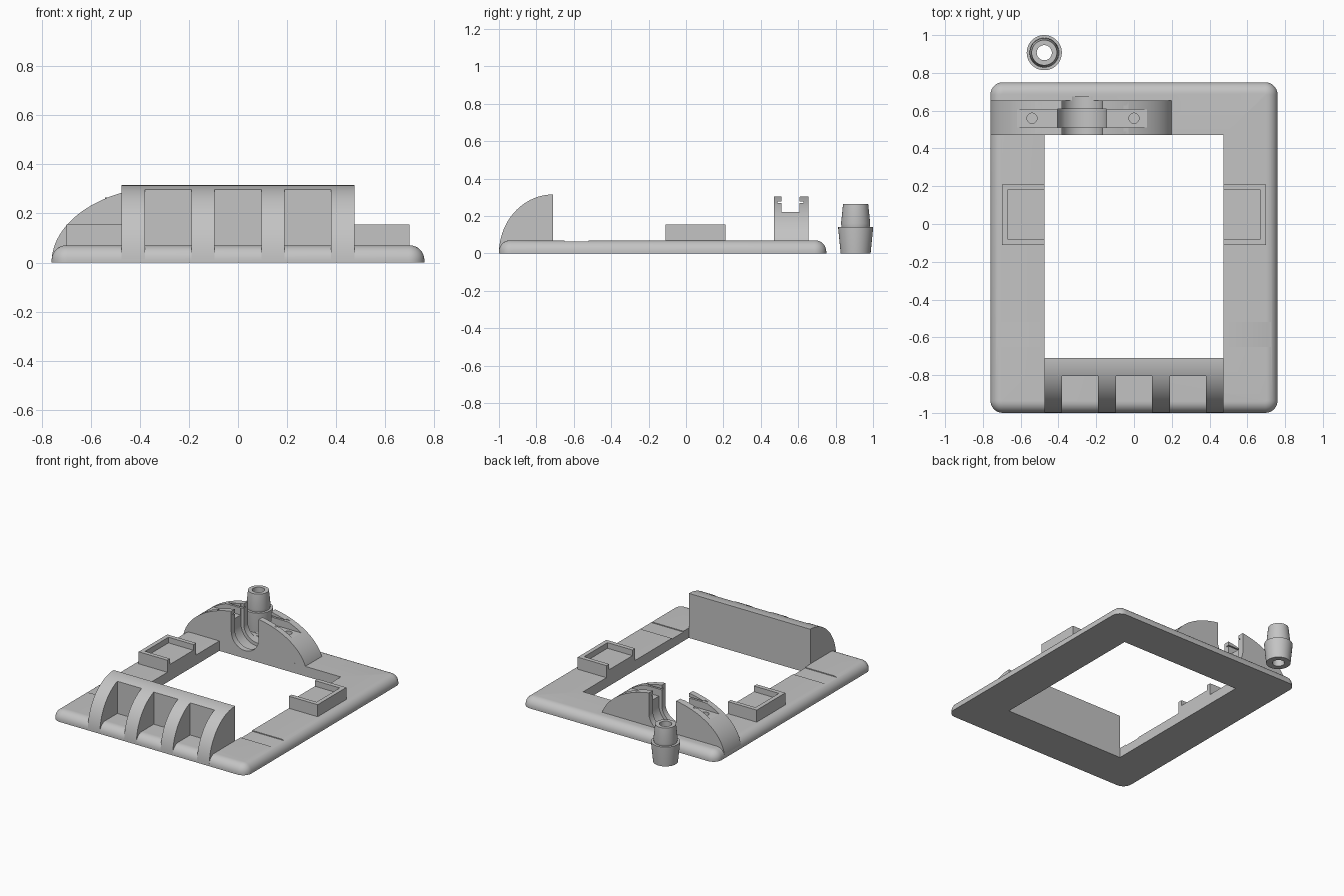
import bpy, bmesh, math

cube = bpy.data.objects.get("Cube")
if cube:
    bpy.data.objects.remove(cube, do_unlink=True)

GREY = (0.55, 0.55, 0.55, 1)
grey = bpy.data.materials.new("plain grey")
grey.use_nodes = True
grey.diffuse_color = GREY
grey.node_tree.nodes["Principled BSDF"].inputs["Base Color"].default_value = GREY


def add(name, bm):
    bmesh.ops.recalc_face_normals(bm, faces=bm.faces)
    mesh = bpy.data.meshes.new(name)
    bm.to_mesh(mesh)
    bm.free()
    mesh.materials.append(grey)
    obj = bpy.data.objects.new(name, mesh)
    bpy.context.collection.objects.link(obj)
    return obj


def box_mesh(x, y, z):
    bm = bmesh.new()
    bmesh.ops.create_cube(bm, size=1)
    for v in bm.verts:
        v.co = [(lo + hi) / 2 + c * (hi - lo) for c, (lo, hi) in zip(v.co, (x, y, z))]
    return bm


def box(name, x, y, z):
    return add(name, box_mesh(x, y, z))


def extrude(name, outline, axis, lo, hi):
    """Extrude a closed outline along x (outline is y, z) or y (outline is x, z)."""
    bm = bmesh.new()
    rings = [[bm.verts.new((t, a, b) if axis == "x" else (a, t, b)) for a, b in outline]
             for t in (lo, hi)]
    n = len(outline)
    for r in rings:
        bm.faces.new(r)
    for i in range(n):
        j = (i + 1) % n
        bm.faces.new((rings[0][i], rings[0][j], rings[1][j], rings[1][i]))
    return add(name, bm)


def lathe(name, profile, x, y, steps=48):
    """Revolve a closed (radius, height) loop about a vertical axis."""
    bm = bmesh.new()
    rings = []
    for s in range(steps):
        a = 2 * math.pi * s / steps
        rings.append([bm.verts.new((x + r * math.cos(a), y + r * math.sin(a), z))
                      for r, z in profile])
    n = len(profile)
    for s in range(steps):
        p, q = rings[s], rings[(s + 1) % steps]
        for i in range(n):
            j = (i + 1) % n
            bm.faces.new((p[i], q[i], q[j], p[j]))
    return add(name, bm)


def arc(cx, cz, rx, rz, start, end, steps=32):
    angles = [math.radians(start + (end - start) * i / steps) for i in range(steps + 1)]
    return [(cx + rx * math.cos(a), cz + rz * math.sin(a)) for a in angles]


def select(obj):
    bpy.ops.object.select_all(action="DESELECT")
    obj.select_set(True)
    bpy.context.view_layer.objects.active = obj


def cut(obj, cutter):
    select(obj)
    mod = obj.modifiers.new("cut", "BOOLEAN")
    mod.operation = "DIFFERENCE"
    mod.solver = "EXACT"
    mod.object = cutter
    bpy.ops.object.modifier_apply(modifier=mod.name)
    bpy.data.objects.remove(cutter, do_unlink=True)


def smooth(obj):
    select(obj)
    bpy.ops.object.shade_smooth_by_angle(angle=math.radians(30))


ARCH_X = -0.275


def u_cutter(radius, y0, y1):
    """Upright slot with a round bottom, centred on the arch."""
    outline = arc(ARCH_X, 0.162, radius, radius, 180, 360)
    outline += [(ARCH_X + radius, 0.5), (ARCH_X - radius, 0.5)]
    return extrude("cutter", outline, "y", y0, y1)


def cut_slots(obj):
    cut(obj, u_cutter(0.107, 0.4, 0.675))
    cut(obj, u_cutter(0.13, 0.51, 0.61))


# Base frame: rounded corners and top rim
bm = box_mesh((-0.76, 0.76), (-1, 0.75), (0, 0.07))
upright = [e for e in bm.edges if abs(e.verts[0].co.z - e.verts[1].co.z) > 0.01]
bmesh.ops.bevel(bm, geom=upright, offset=0.065, segments=8, profile=0.5, affect="EDGES")
rim = [e for e in bm.edges if all(v.co.z > 0.06 for v in e.verts)]
bmesh.ops.bevel(bm, geom=rim, offset=0.06, segments=8, profile=0.5, affect="EDGES")
bmesh.ops.remove_doubles(bm, verts=bm.verts, dist=0.0005)
frame = add("base_frame", bm)
cut(frame, box("cutter", (-0.475, 0.475), (-0.71, 0.47), (-1, 1)))
for x in ((-0.9, -0.47), (0.47, 0.9)):
    cut(frame, box("cutter", x, (-0.65, -0.52), (0.064, 0.2)))
cut_slots(frame)
smooth(frame)

# Front housing: quarter-round block with three open pockets
outline = arc(-0.71, 0, 0.29, 0.315, 180, 90) + [(-0.71, 0)]
housing = extrude("front_housing", outline, "x", -0.475, 0.475)
for x in (-0.285, 0, 0.285):
    cut(housing, box("cutter", (x - 0.095, x + 0.095), (-1.2, -0.805), (-0.2, 0.5)))
smooth(housing)

# Side trays, open toward the middle
for side, name in ((-1, "right_tray"), (1, "left_tray")):
    tray = box(name, sorted((side * 0.475, side * 0.70)), (-0.11, 0.21), (0.05, 0.155))
    cut(tray, box("cutter", sorted((side * 0.4, side * 0.67)), (-0.08, 0.18), (0.115, 0.3)))

# Rear arch: clamp slot, strap groove, side slits and screw holes
arch = extrude("rear_arch", arc(ARCH_X, 0, 0.485, 0.312, 0, 180, 64), "y", 0.47, 0.655)
cut(arch, box("cutter", (-0.8, 0.3), (0.51, 0.607), (0.22, 0.5)))
cut(arch, box("cutter", (-0.55, 0), (0.49, 0.627), (0.27, 0.278)))
cut_slots(arch)
for x in (-0.54, 0):
    hole = arc(0, 0, 0.027, 0.027, 0, 360, 24)[:-1]
    cutter = extrude("cutter", hole, "y", -0.4, -0.12)
    cutter.rotation_euler.x = -math.pi / 2
    cutter.location = (x, 0.56, 0)
    bpy.context.view_layer.update()
    cut(arch, cutter)
smooth(arch)

# Loose stepped nozzle behind the frame
nozzle = lathe("nozzle", [(0.04, 0), (0.08, 0), (0.093, 0.13), (0.093, 0.142), (0.075, 0.142),
                          (0.078, 0.16), (0.067, 0.265), (0.04, 0.265)], -0.475, 0.907)
smooth(nozzle)
